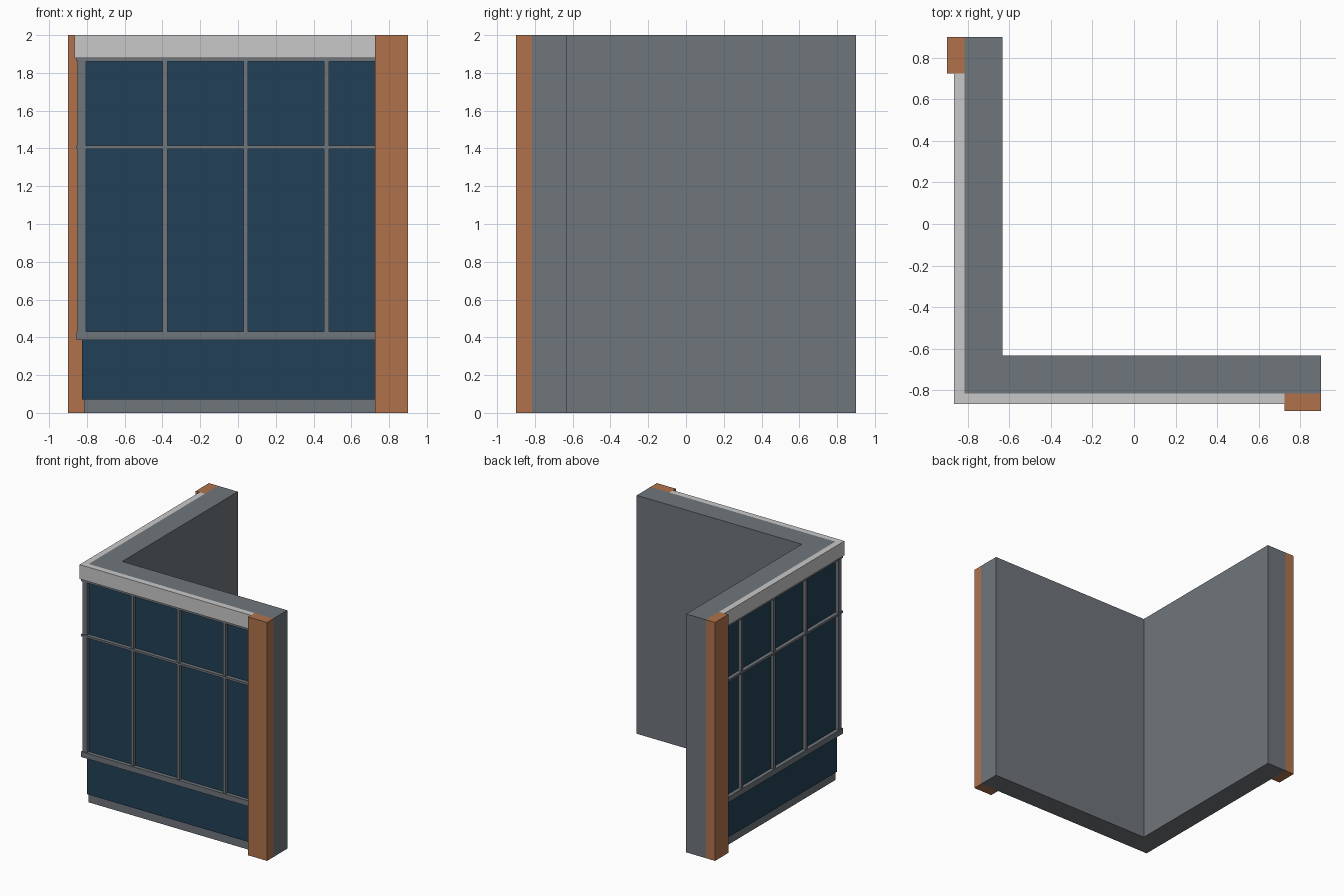
import bpy
import bmesh

cube = bpy.data.objects.get("Cube")
if cube:
    bpy.data.objects.remove(cube, do_unlink=True)


def material(name, rgb):
    mat = bpy.data.materials.new(name)
    mat.use_nodes = True
    mat.diffuse_color = (*rgb, 1)
    mat.node_tree.nodes["Principled BSDF"].inputs["Base Color"].default_value = (*rgb, 1)
    return mat


GREY = material("grey wall", (0.162, 0.180, 0.202))
LIGHT = material("light trim", (0.584, 0.584, 0.584))
BROWN = material("orange brown", (0.434, 0.171, 0.073))
BLUE = material("dark blue glass", (0.016, 0.051, 0.095))

WALL_OUT, WALL_IN = -0.815, -0.632
END = 0.9            # free end of each wing
PILLAR = 0.725       # inner edge of the end pillars
HIDDEN = 0.89        # trim stops inside the pillars


def prism(name, outline, z0, z1, mat):
    """Extrude a closed floor outline from z0 to z1."""
    bm = bmesh.new()
    face = bm.faces.new([bm.verts.new((x, y, z0)) for x, y in outline])
    top = bmesh.ops.extrude_face_region(bm, geom=[face])["geom"]
    verts = [v for v in top if isinstance(v, bmesh.types.BMVert)]
    bmesh.ops.translate(bm, verts=verts, vec=(0, 0, z1 - z0))
    bmesh.ops.recalc_face_normals(bm, faces=bm.faces)
    mesh = bpy.data.meshes.new(name)
    bm.to_mesh(mesh)
    bm.free()
    mesh.materials.append(mat)
    obj = bpy.data.objects.new(name, mesh)
    bpy.context.collection.objects.link(obj)
    return obj


def corner_band(name, outer, inner, end, z0, z1, mat):
    """L-shaped band running along both wings."""
    outline = [(outer, outer), (end, outer), (end, inner),
               (inner, inner), (inner, end), (outer, end)]
    return prism(name, outline, z0, z1, mat)


def both_wings(name, a0, a1, d0, d1, z0, z1, mat):
    """Box on the front wing, repeated across the diagonal on the side wing."""
    box = [(a0, d0), (a1, d0), (a1, d1), (a0, d1)]
    prism("front_" + name, box, z0, z1, mat)
    prism("side_" + name, [(y, x) for x, y in box], z0, z1, mat)


# Structural wall and end pillars
corner_band("wall", WALL_OUT, WALL_IN, END, 0, 2, GREY)
both_wings("pillar", PILLAR, END, -0.9, WALL_OUT, 0, 2, BROWN)

# Glazing skin, leaving the plinth of the wall exposed below
corner_band("glass", -0.825, -0.805, HIDDEN, 0.07, 1.9, BLUE)

# Cornice
corner_band("cornice", -0.865, WALL_OUT, PILLAR, 1.88, 2, LIGHT)

# Horizontal window rails
for name, z0, z1 in (("sill_rail", 0.385, 0.432),
                     ("middle_rail", 1.398, 1.416),
                     ("head_rail", 1.86, 1.88)):
    corner_band(name, -0.856, -0.81, HIDDEN, z0, z1, GREY)

# Corner post and mullions
post = [(-0.85, -0.85), (-0.805, -0.85), (-0.805, -0.805), (-0.85, -0.805)]
prism("corner_post", post, 0.39, 1.875, GREY)
for i in range(3):
    centre = -0.387 + 0.4275 * i
    both_wings(f"mullion_{i + 1}", centre - 0.0125, centre + 0.0125,
               -0.85, -0.81, 0.39, 1.875, GREY)
